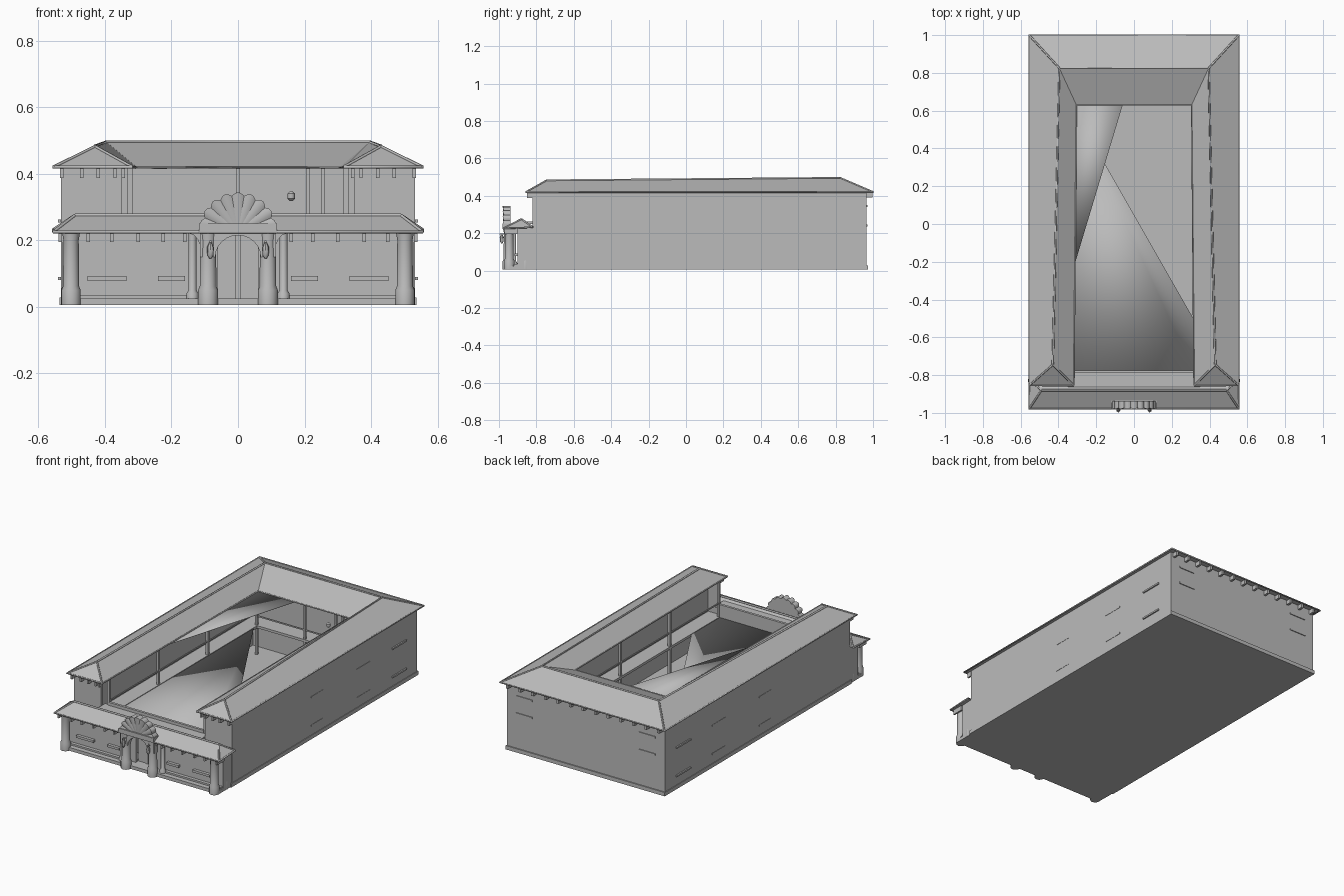
import bpy, bmesh, math

stone = bpy.data.materials.new("grey_stone")
stone.diffuse_color = (0.5, 0.5, 0.5, 1)


def mesh(name, verts, faces, thick=0.0, angle=30):
    me = bpy.data.meshes.new(name)
    me.from_pydata(verts, [], faces)
    bm = bmesh.new()
    bm.from_mesh(me)
    bmesh.ops.recalc_face_normals(bm, faces=bm.faces)
    bm.to_mesh(me)
    bm.free()
    me.materials.append(stone)
    ob = bpy.data.objects.new(name, me)
    bpy.context.collection.objects.link(ob)
    if thick:
        mod = ob.modifiers.new("thickness", 'SOLIDIFY')
        mod.thickness = thick
        mod.offset = 0
    bpy.ops.object.select_all(action='DESELECT')
    ob.select_set(True)
    bpy.context.view_layer.objects.active = ob
    bpy.ops.object.shade_smooth_by_angle(angle=math.radians(angle))
    return ob


def box(name, x0, x1, y0, y1, z0, z1):
    v = [(x, y, z) for z in (z0, z1) for x, y in ((x0, y0), (x1, y0), (x1, y1), (x0, y1))]
    f = [(3, 2, 1, 0), (4, 5, 6, 7)] + [(i, (i + 1) % 4, (i + 1) % 4 + 4, i + 4) for i in range(4)]
    return mesh(name, v, f)


def pair(name, x0, x1, *rest):
    # the same box on both sides of the middle
    box(name + "_right", x0, x1, *rest)
    box(name + "_left", -x1, -x0, *rest)


def lathe(name, x, y, profile, n=12):
    v, f = [], []
    for r, z in profile:
        v += [(x + r * math.cos(2 * math.pi * i / n), y + r * math.sin(2 * math.pi * i / n), z) for i in range(n)]
    for k in range(len(profile) - 1):
        f += [(k * n + i, k * n + (i + 1) % n, (k + 1) * n + (i + 1) % n, (k + 1) * n + i) for i in range(n)]
    f += [tuple(range(n)), tuple(range(len(v) - n, len(v)))]
    return mesh(name, v, f, angle=40)


def extrude_y(name, outline, y0, y1):
    n = len(outline)
    v = [(x, y0, z) for x, z in outline] + [(x, y1, z) for x, z in outline]
    f = [tuple(range(n)), tuple(range(n, 2 * n))]
    f += [(i, (i + 1) % n, (i + 1) % n + n, i + n) for i in range(n)]
    return mesh(name, v, f)


def tube(name, points, r):
    cu = bpy.data.curves.new(name, 'CURVE')
    cu.dimensions = '3D'
    cu.bevel_depth = r
    cu.bevel_resolution = 1
    sp = cu.splines.new('POLY')
    sp.points.add(len(points) - 1)
    for p, q in zip(sp.points, points):
        p.co = (*q, 1)
    cu.materials.append(stone)
    ob = bpy.data.objects.new(name, cu)
    bpy.context.collection.objects.link(ob)


# Ground slab and outer walls
box("ground_slab", -0.53, 0.53, -0.95, 0.965, 0.005, 0.025)
pair("side_plinth", 0.525, 0.537, -0.83, 0.97, 0.005, 0.028)
box("back_plinth", -0.537, 0.537, 0.96, 0.972, 0.005, 0.028)
pair("side_wall", 0.52, 0.533, -0.82, 0.965, 0.02, 0.42)
box("back_wall", -0.533, 0.533, 0.952, 0.965, 0.02, 0.42)
pair("wing_end_wall", 0.35, 0.533, -0.82, -0.805, 0.02, 0.42)

# Courtyard walls, gallery floors and rails
pair("court_side_wall", 0.41, 0.42, -0.80, 0.74, 0.02, 0.42)
box("court_back_wall", -0.42, 0.42, 0.73, 0.74, 0.02, 0.42)
pair("side_gallery", 0.315, 0.42, -0.80, 0.74, 0.19, 0.205)
box("back_gallery", -0.42, 0.42, 0.635, 0.74, 0.19, 0.205)
pair("side_rail", 0.322, 0.328, -0.78, 0.64, 0.28, 0.288)
box("back_rail", -0.32, 0.32, 0.642, 0.648, 0.255, 0.263)
for i in range(4):
    y = -0.78 + i * 0.475
    pair("gallery_post", 0.318, 0.332, y - 0.007, y + 0.007, 0.02, 0.42)
for x in (0.0, 0.21, 0.255):
    box("back_post", x - 0.006, x + 0.006, 0.638, 0.652, 0.02, 0.42)

# Upper floor deck over half of the courtyard, and corner canopy
mesh("court_deck", [(-0.315, 0.60, 0.2), (0.32, -0.51, 0.2), (0.32, -0.79, 0.2), (-0.315, -0.79, 0.2)],
     [(0, 3, 2, 1)], 0.003)
mesh("corner_canopy", [(-0.31, -0.2, 0.415), (-0.06, 0.63, 0.418), (-0.31, 0.63, 0.418)], [(0, 1, 2)], 0.002)

# U-shaped tiled roof: outer eave, ridge and inner eave
outer = [(-0.555, -0.855, 0.42), (-0.555, 1.0, 0.42), (0.555, 1.0, 0.42), (0.555, -0.855, 0.42)]
ridge = [(-0.43, -0.745, 0.482), (-0.395, 0.825, 0.495), (0.395, 0.825, 0.495), (0.43, -0.745, 0.482)]
inner = [(-0.318, -0.855, 0.42), (-0.305, 0.63, 0.42), (0.305, 0.63, 0.42), (0.318, -0.855, 0.42)]
faces = []
for i in range(3):
    faces += [(i, i + 1, i + 5, i + 4), (i + 4, i + 5, i + 9, i + 8), (i, i + 8, i + 9, i + 1)]
faces += [(0, 4, 8), (3, 11, 7)]
mesh("main_roof", outer + ridge + inner, faces)
tube("main_ridge_cap", ridge, 0.006)
for i in range(4):
    tube("hip_cap", [outer[i], ridge[i]], 0.005)
    if i in (0, 3):
        tube("hip_cap_inner", [inner[i], ridge[i]], 0.005)
tube("outer_eave_trim", [inner[0]] + outer + [inner[3]], 0.005)
tube("inner_eave_trim", inner, 0.004)

# Brackets below the main eaves
for i in range(13):
    x = -0.51 + i * 0.085
    box("back_bracket", x - 0.007, x + 0.007, 0.963, 0.997, 0.392, 0.418)
for x in (0.345, 0.37, 0.42, 0.47, 0.53):
    pair("wing_bracket", x - 0.005, x + 0.005, -0.85, -0.818, 0.388, 0.418)

# Window sills on the outside walls
for z in (0.085, 0.258):
    for y, w, d in ((0.79, 0.068, 0.541), (0.445, 0.065, 0.535), (0.0, 0.055, 0.535)):
        pair("side_sill", 0.53, d, y - w, y + w, z - 0.005, z + 0.005)
for z in (0.24, 0.345):
    pair("back_sill", 0.36, 0.47, 0.96, 0.97, z - 0.005, z + 0.005)

# Front range: walls, terrace and door
pair("front_wall", 0.06, 0.525, -0.90, -0.885, 0.02, 0.235)
pair("front_end_wall", 0.515, 0.53, -0.90, -0.79, 0.02, 0.24)
box("front_back_wall", -0.32, 0.32, -0.79, -0.775, 0.02, 0.28)
box("terrace", -0.35, 0.35, -0.89, -0.78, 0.25, 0.262)
pair("door_leaf", 0.008, 0.06, -0.875, -0.865, 0.025, 0.23)
box("door_mullion", -0.008, 0.008, -0.88, -0.865, 0.025, 0.23)
pair("front_plinth", 0.13, 0.525, -0.92, -0.90, 0.005, 0.035)
for x0, x1 in ((0.16, 0.24), (0.335, 0.452)):
    pair("front_sill", x0, x1, -0.918, -0.898, 0.078, 0.092)

# Front roof
fr = [(-0.555, -0.978, 0.225), (0.555, -0.978, 0.225), (0.555, -0.82, 0.232), (-0.555, -0.82, 0.232),
      (-0.49, -0.88, 0.275), (0.49, -0.88, 0.275)]
mesh("front_roof", fr, [(0, 1, 5, 4), (2, 3, 4, 5), (1, 2, 5), (3, 0, 4), (3, 2, 1, 0)])
tube("front_ridge_cap", [fr[4], fr[5]], 0.006)
tube("front_eave_trim", [fr[3], fr[0], fr[1], fr[2]], 0.005)
for a, b in ((0, 4), (3, 4), (1, 5), (2, 5)):
    tube("front_hip_cap", [fr[a], fr[b]], 0.005)
for x in (0.16, 0.225, 0.30, 0.38, 0.45, 0.535):
    pair("front_bracket", x - 0.005, x + 0.005, -0.97, -0.90, 0.195, 0.224)

# Columns along the front
for s in (-1, 1):
    lathe("corner_column", s * 0.502, -0.945,
          [(0.029, 0.005), (0.029, 0.05), (0.024, 0.062), (0.023, 0.2), (0.027, 0.225)])
    lathe("rear_corner_column", s * 0.502, -0.86,
          [(0.03, 0.005), (0.03, 0.05), (0.026, 0.062), (0.026, 0.23)])
    lathe("entry_column", s * 0.09, -0.95,
          [(0.03, 0.005), (0.03, 0.05), (0.025, 0.062), (0.024, 0.2), (0.026, 0.225)])
    lathe("inner_column", s * 0.137, -0.92, [(0.018, 0.005), (0.018, 0.04), (0.012, 0.05), (0.012, 0.22)])
    # Curved buttress beside the arch
    curve = [(s * (0.105 + 0.04 * (1 - math.cos(i * math.pi / 10))), 0.13 + 0.09 * math.sin(i * math.pi / 10))
             for i in range(6)]
    extrude_y("side_spandrel", curve + [(s * 0.105, 0.225)], -0.955, -0.94)
    # Hanging lantern beside the arch
    lathe("lantern", s * 0.083, -0.985, [(0.003, 0.145), (0.009, 0.155), (0.011, 0.178), (0.003, 0.195)], 8)
    box("lantern_arm", s * 0.083 - 0.003, s * 0.083 + 0.003, -0.998, -0.95, 0.193, 0.199)

# Entrance arch
arc = [(0.068 * math.cos(math.pi * i / 12), 0.15 + 0.065 * math.sin(math.pi * i / 12)) for i in range(13)]
extrude_y("entry_arch", [(0.115, 0.15), (0.115, 0.23), (-0.115, 0.23), (-0.115, 0.15)] + arc[::-1], -0.967, -0.935)

# Fluted shell pediment above the arch, with softly scalloped rim
lobes, steps = 9, 4
rim = []
for i in range(lobes * steps + 1):
    a = math.pi * i / (lobes * steps)
    bulge = math.sin(math.pi * (i % steps) / steps)
    r = 0.106 + 0.01 * bulge
    rim.append((r * math.cos(a), -0.973 - 0.007 * bulge, 0.232 + r * math.sin(a) * 0.97))
n = len(rim)
v = [(0, -0.972, 0.225)] + rim + [(0, -0.937, 0.225)] + [(x, -0.937, z) for x, y, z in rim]
f = [(0, i, i + 1) for i in range(1, n)] + [(n + 1, n + 2 + i, n + 1 + i) for i in range(1, n)]
f += [(i, i + 1, n + 2 + i, n + 1 + i) for i in range(1, n)]
f += [(0, 1, n + 2, n + 1), (0, n + 1, 2 * n + 1, n)]
mesh("shell_pediment", v, f, angle=40)
box("pediment_base", -0.118, 0.118, -0.982, -0.935, 0.222, 0.25)

# Round lamp hanging on the courtyard back side
lathe("court_lamp", 0.16, 0.645, [(0.004, 0.318), (0.011, 0.325), (0.011, 0.34), (0.004, 0.347)], 10)
